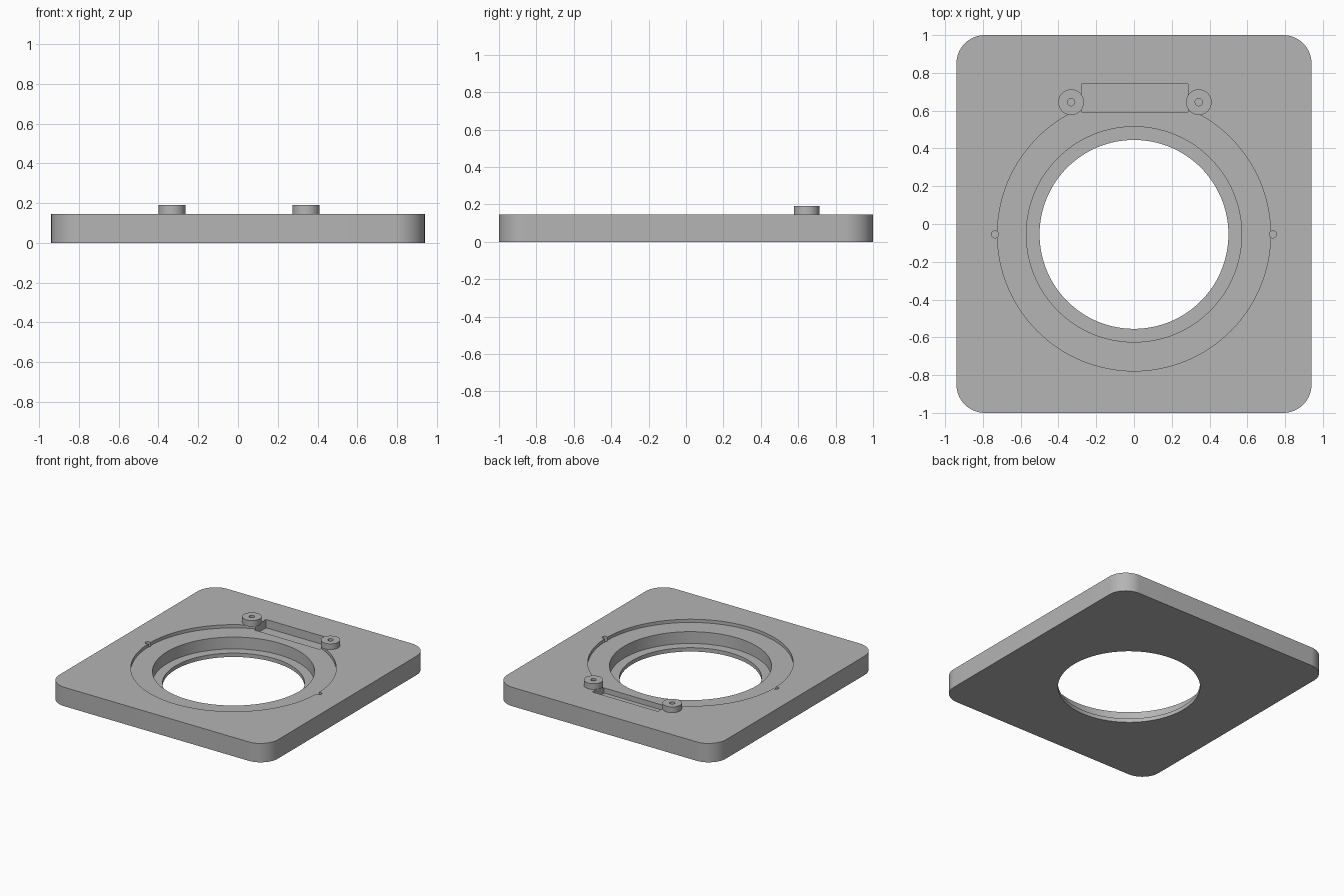
import bpy
import bmesh
import math

cube = bpy.data.objects.get("Cube")
if cube:
    bpy.data.objects.remove(cube, do_unlink=True)

grey = bpy.data.materials.new("mid_grey")
grey.use_nodes = True
grey.diffuse_color = (0.46, 0.46, 0.46, 1)
grey.node_tree.nodes["Principled BSDF"].inputs["Base Color"].default_value = (0.46, 0.46, 0.46, 1)

TOP = 0.147          # upper face of the plate
RING_Y = -0.055      # centre of the opening
BOSS_Y = 0.645
MID_X = 0.005        # centre line of the pocket and bosses


def prism(name, outline, z0, z1):
    """Extrude a flat outline from z0 to z1."""
    bm = bmesh.new()
    base = bm.faces.new([bm.verts.new((x, y, z0)) for x, y in outline])
    up = bmesh.ops.extrude_face_region(bm, geom=[base])["geom"]
    verts = [v for v in up if isinstance(v, bmesh.types.BMVert)]
    bmesh.ops.translate(bm, vec=(0, 0, z1 - z0), verts=verts)
    bmesh.ops.recalc_face_normals(bm, faces=bm.faces)
    mesh = bpy.data.meshes.new(name)
    bm.to_mesh(mesh)
    bm.free()
    mesh.materials.append(grey)
    obj = bpy.data.objects.new(name, mesh)
    bpy.context.collection.objects.link(obj)
    return obj


def arc(cx, cy, r, start, sweep, steps):
    return [(cx + r * math.cos(start + sweep * i / steps),
             cy + r * math.sin(start + sweep * i / steps)) for i in range(steps + 1)]


def disc(name, x, y, r, z0, z1, sides):
    return prism(name, arc(x, y, r, 0, math.tau, sides)[:-1], z0, z1)


def rounded_box(hx, hy, r):
    points = []
    for i, (sx, sy) in enumerate([(1, 1), (-1, 1), (-1, -1), (1, -1)]):
        points += arc(sx * (hx - r), sy * (hy - r), r, i * math.pi / 2, math.pi / 2, 16)
    return points


def carve(obj, cutters):
    """Cut each tool out of the object, then remove the tools."""
    for cutter in cutters:
        cutter.hide_render = True
        mod = obj.modifiers.new(cutter.name, 'BOOLEAN')
        mod.operation = 'DIFFERENCE'
        mod.solver = 'EXACT'
        mod.object = cutter
    graph = bpy.context.evaluated_depsgraph_get()
    graph.update()
    mesh = bpy.data.meshes.new_from_object(obj.evaluated_get(graph))
    obj.modifiers.clear()
    obj.data = mesh
    for cutter in cutters:
        bpy.data.objects.remove(cutter, do_unlink=True)


# Plate with stepped round opening, pocket and small blind holes
plate = prism("base_plate", rounded_box(0.94, 1.0, 0.15), 0, TOP)
x0, x1, y0, y1 = MID_X - 0.282, MID_X + 0.282, 0.593, 0.74
tools = [
    disc("opening", 0, RING_Y, 0.5, -0.1, 0.3, 128),
    disc("seat_bore", 0, RING_Y, 0.57, 0.03, 0.3, 128),
    disc("shallow_recess", 0, RING_Y, 0.723, 0.122, 0.3, 128),
    prism("pocket", [(x0, y0), (x1, y0), (x1, y1), (x0, y1)], 0.082, 0.3),
]
for side in (-1, 1):
    tools.append(disc("pin_hole", side * 0.736, RING_Y, 0.019, 0.09, 0.3, 24))
    tools.append(disc("screw_hole", MID_X + side * 0.338, BOSS_Y, 0.0195, 0.1, 0.3, 24))
carve(plate, tools)
parts = [plate]

# Round screw bosses at the ends of the pocket
for side, label in ((-1, "right"), (1, "left")):
    x = MID_X + side * 0.338
    boss = disc(label + "_boss", x, BOSS_Y, 0.068, TOP - 0.003, 0.191, 48)
    carve(boss, [disc("boss_hole", x, BOSS_Y, 0.0195, 0, 0.3, 24)])
    parts.append(boss)

# Smooth round walls, keep crisp edges
bpy.ops.object.select_all(action='DESELECT')
for part in parts:
    part.select_set(True)
bpy.context.view_layer.objects.active = plate
bpy.ops.object.shade_smooth_by_angle(angle=math.radians(30))
